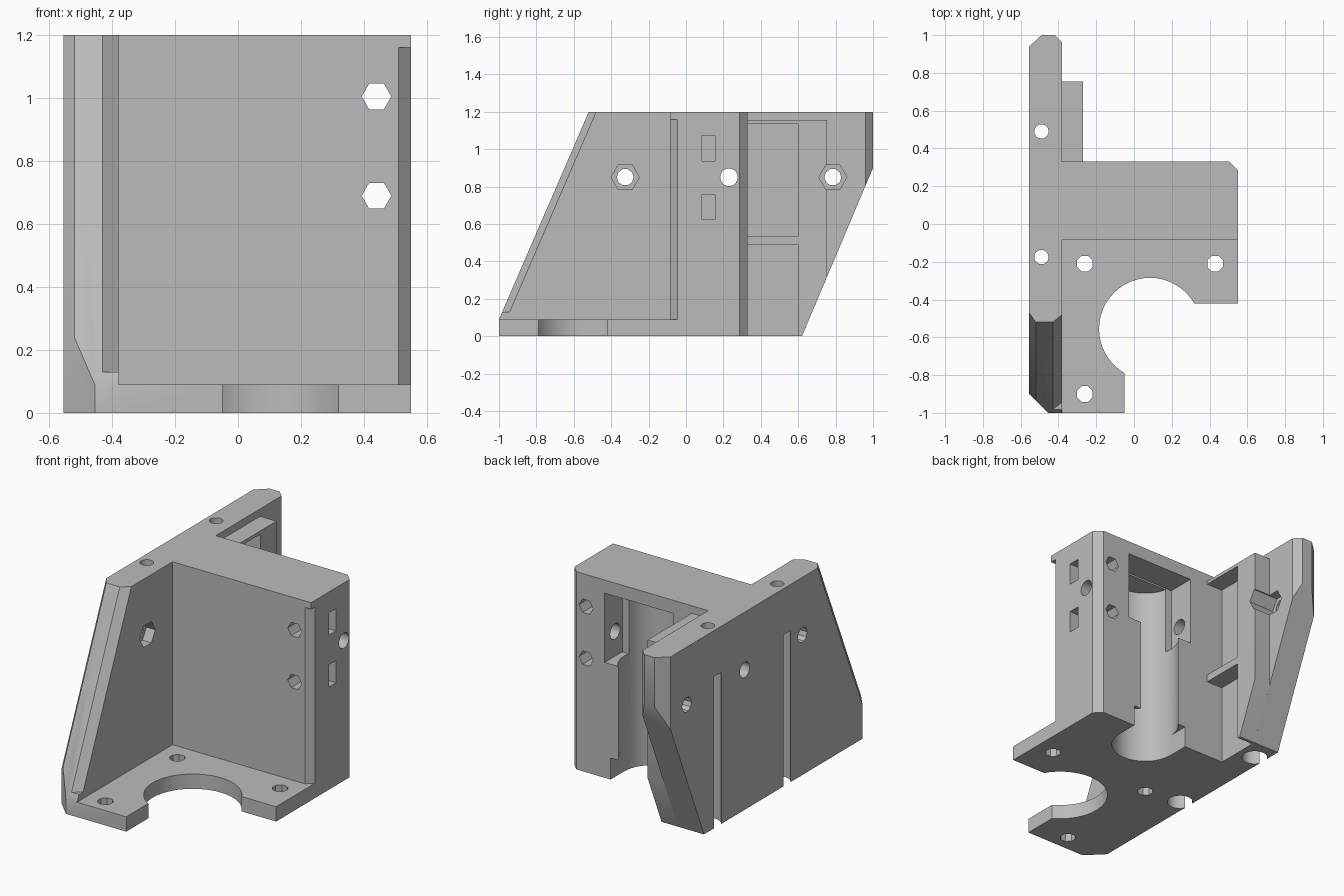
import bpy, bmesh, math
from mathutils import Vector

cube = bpy.data.objects.get("Cube")
if cube:
    bpy.data.objects.remove(cube, do_unlink=True)

grey = bpy.data.materials.new("plain grey")
grey.use_nodes = True
grey.diffuse_color = (0.5, 0.5, 0.5, 1)
grey.node_tree.nodes["Principled BSDF"].inputs["Base Color"].default_value = (0.5, 0.5, 0.5, 1)


def prism(name, pts, axis, lo, hi, slope=0):
    """Extrude a 2D outline along an axis; slope shifts y as z rises."""
    def place(p, h):
        if axis == "x":
            return Vector((h, p[0], p[1]))
        if axis == "y":
            return Vector((p[0], h, p[1]))
        return Vector((p[0], p[1] + slope * h, h))
    bm = bmesh.new()
    ends = [[bm.verts.new(place(p, h)) for p in pts] for h in (lo, hi)]
    for ring in ends:
        bm.faces.new(ring)
    n = len(pts)
    for i in range(n):
        j = (i + 1) % n
        bm.faces.new((ends[0][i], ends[0][j], ends[1][j], ends[1][i]))
    bmesh.ops.recalc_face_normals(bm, faces=bm.faces)
    mesh = bpy.data.meshes.new(name)
    bm.to_mesh(mesh)
    bm.free()
    mesh.materials.append(grey)
    ob = bpy.data.objects.new(name, mesh)
    bpy.context.scene.collection.objects.link(ob)
    return ob


def box(name, x0, x1, y0, y1, z0, z1):
    return prism(name, [(x0, y0), (x1, y0), (x1, y1), (x0, y1)], "z", z0, z1)


def rod(name, c, r, sides, axis, lo, hi, turn=0.0):
    pts = [(c[0] + r * math.cos(turn + math.tau * i / sides),
            c[1] + r * math.sin(turn + math.tau * i / sides)) for i in range(sides)]
    return prism(name, pts, axis, lo, hi)


def combine(target, tool, operation):
    mod = target.modifiers.new(operation, "BOOLEAN")
    mod.operation = operation
    mod.solver = "EXACT"
    mod.object = tool
    bpy.context.view_layer.objects.active = target
    bpy.ops.object.modifier_apply(modifier=mod.name)
    bpy.data.objects.remove(tool, do_unlink=True)


LEAN = 0.48 / 1.11          # forward lean of the wall's front edge
FOOT = -1 - 0.09 * LEAN     # where that edge would meet the ground

# Side wall with slanted ends
bracket = prism("motor_bracket", [(-1, 0), (0.62, 0), (1, 0.9), (1, 1.2), (-0.52, 1.2), (-1, 0.09)],
                "x", -0.555, -0.38)

# Chamfers along the wall's front and back edges
wall_cuts = [
    prism("corner_cut", [(-0.6, -0.855), (-0.405, -1.05), (-0.6, -1.05)], "z", -0.1, 1.3),
    prism("outer_edge_cut", [(-0.6, FOOT + 0.114), (-0.485, FOOT - 0.05), (-0.6, FOOT - 0.05)],
          "z", -0.1, 1.3, LEAN),
    prism("inner_edge_cut", [(-0.48, FOOT - 0.04), (-0.33, FOOT + 0.08), (-0.33, FOOT - 0.04)],
          "z", 0.13, 1.3, LEAN),
    prism("back_outer_cut", [(-0.6, 0.898), (-0.445, 1.041), (-0.6, 1.041)], "z", -0.1, 1.3),
    prism("back_inner_cut", [(-0.45, 1.03), (-0.35, 0.93), (-0.35, 1.03)], "z", -0.1, 1.3),
]
for cut in wall_cuts:
    combine(bracket, cut, "DIFFERENCE")

# Rod block, base plate and the clip frame behind the block
additions = [
    prism("rod_block", [(-0.45, -0.085), (0.55, -0.085), (0.55, 0.285), (0.505, 0.33), (-0.45, 0.33)],
          "z", 0, 1.2),
    prism("base_plate", [(-0.42, -1), (-0.05, -1), (-0.05, -0.42), (0.55, -0.42), (0.55, 0), (-0.42, 0)],
          "z", 0, 0.09),
    prism("clip_post", [(0.6, 0), (0.62, 0), (0.755, 0.32), (0.755, 1.155), (0.6, 1.155)],
          "x", -0.42, -0.27),
    box("clip_top", -0.42, -0.27, 0.3, 0.65, 1.135, 1.155),
    box("clip_shelf", -0.42, -0.27, 0.3, 0.65, 0.49, 0.535),
]
for part in additions:
    combine(bracket, part, "UNION")

CX, MY = 0.085, -0.555      # motor centre
BY = 0.2                    # bearing bore centre
cuts = [
    # Motor opening and bearing bore with its square pockets
    rod("motor_opening", (CX, MY), 0.27, 48, "z", -0.1, 0.3),
    rod("bearing_bore", (CX, BY), 0.19, 40, "z", -0.1, 1.11),
    box("upper_pocket", CX - 0.23, CX + 0.23, 0.16, 0.4, 0.7, 1.12),
    box("lower_pocket", CX - 0.19, CX + 0.19, BY, 0.4, -0.1, 0.13),
    # Chamfer on the block's front corner
    prism("block_corner_cut", [(0.48, -0.115), (0.58, -0.115), (0.58, -0.015)], "z", 0.09, 1.16),
    # Cross hole through block and wall
    rod("cross_hole", (0.23, 0.85), 0.047, 20, "x", -0.7, 0.7),
]
# Motor screw holes
for sx, sy in ((-1, 1), (1, 1), (-1, -1)):
    cuts.append(rod("screw_hole", (CX + sx * 0.345, MY + sy * 0.345), 0.045, 8, "z", -0.1, 0.088 + 0.1,
                    math.pi / 8))
# Wall bolts with hexagon nut recesses
for y in (-0.325, 0.785):
    cuts.append(rod("wall_bolt_hole", (y, 0.85), 0.045, 10, "x", -0.7, -0.2))
    cuts.append(rod("nut_recess", (y, 0.85), 0.075, 6, "x", -0.44, -0.2))
# Rod sockets that break through the wall's outer face, with thin holes above
for y in (-0.175, 0.49):
    cuts.append(rod("rod_socket", (-0.49, y), 0.073, 24, "z", -0.1, 0.92))
    cuts.append(rod("rod_hole", (-0.49, y), 0.038, 16, "z", 0.85, 1.3))
# Clamp bolts with nut slots in the block's end
for z in (1.005, 0.69):
    cuts.append(rod("clamp_hole", (0.44, z), 0.047, 6, "y", -0.2, 0.5))
    cuts.append(box("nut_slot", 0.37, 0.65, 0.085, 0.155, z - 0.067, z + 0.067))
for cut in cuts:
    combine(bracket, cut, "DIFFERENCE")

# Smooth bores, sharp edges
bpy.ops.object.select_all(action="DESELECT")
bracket.select_set(True)
bpy.context.view_layer.objects.active = bracket
bpy.ops.object.shade_smooth_by_angle(angle=math.radians(25))
